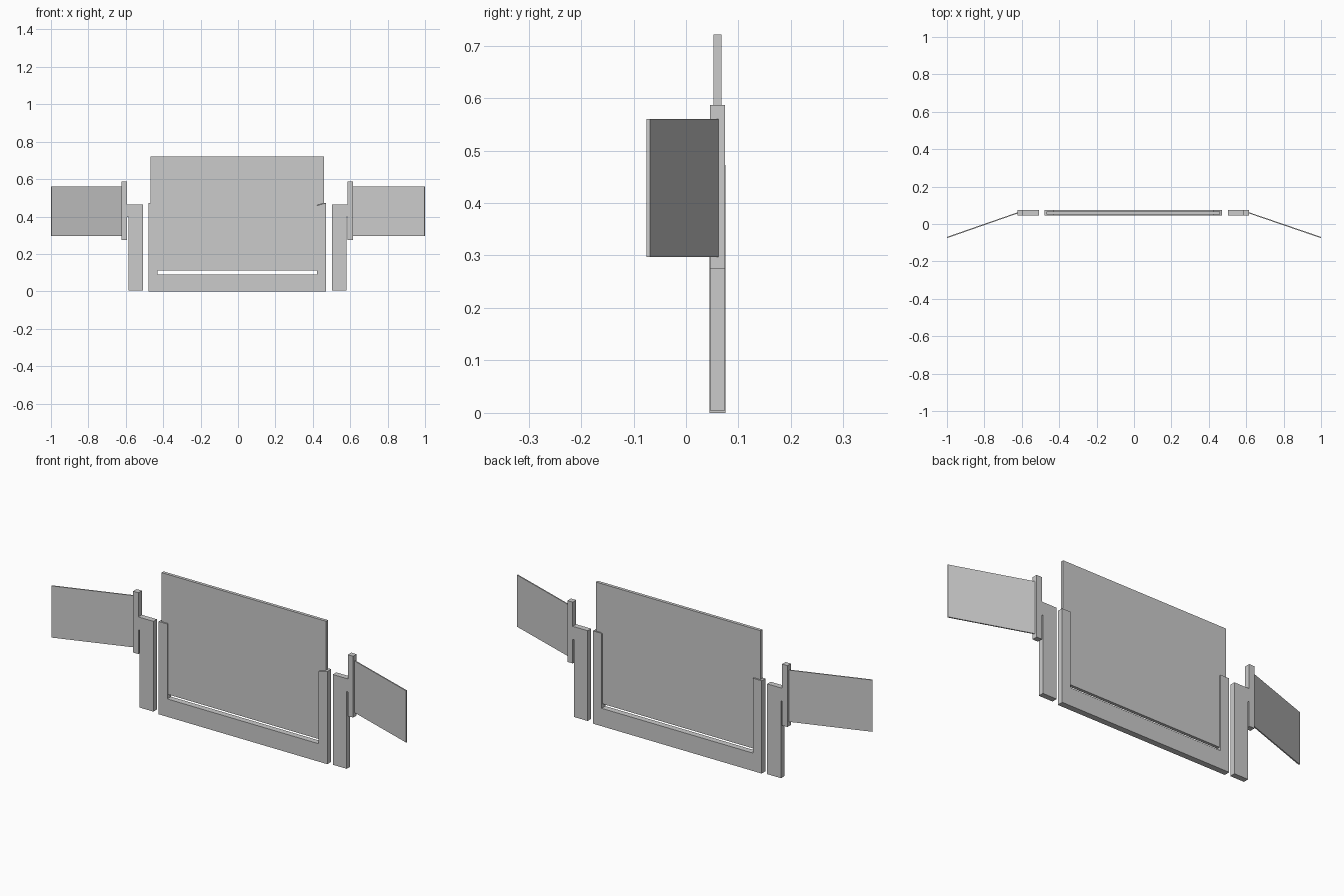
import bpy, bmesh

if "Cube" in bpy.data.objects:
    bpy.data.objects.remove(bpy.data.objects["Cube"])

CX = -0.0035  # the stand is very slightly off the wing-tip centre


def prism(name, pts, depth, axis):
    """Extrude a closed outline along y (outline in xz) or z (outline in xy)."""
    a, b = depth
    place = (lambda u, v, d: (u, d, v)) if axis == 'y' else (lambda u, v, d: (u, v, d))
    bm = bmesh.new()
    face = bm.faces.new([bm.verts.new(place(u, v, a)) for u, v in pts])
    ext = bmesh.ops.extrude_face_region(bm, geom=[face])
    shift = place(0, 0, b - a)
    bmesh.ops.translate(bm, vec=shift,
                        verts=[g for g in ext['geom'] if isinstance(g, bmesh.types.BMVert)])
    bmesh.ops.recalc_face_normals(bm, faces=bm.faces)
    me = bpy.data.meshes.new(name)
    bm.to_mesh(me)
    bm.free()
    ob = bpy.data.objects.new(name, me)
    bpy.context.collection.objects.link(ob)
    return ob


def rect(u0, u1, v0, v1):
    return [(u0, v0), (u1, v0), (u1, v1), (u0, v1)]


# U-shaped frame
o, i = 0.4745, 0.426
frame = prism("frame", [(CX + x, z) for x, z in (
    (-o, 0), (o, 0), (o, 0.472), (i, 0.472), (i, 0.091),
    (-i, 0.091), (-i, 0.472), (-o, 0.472))], (0.045, 0.075), 'y')
# small chipped corner on the front of the right arm
for v in frame.data.vertices:
    if v.co.y < 0.05 and v.co.z > 0.4 and 0.4 < v.co.x < 0.45:
        v.co.z = 0.458

# flat panel held in the frame, leaving a slot under it
prism("panel", rect(CX - 0.463, CX + 0.463, 0.111, 0.721), (0.052, 0.068), 'y')

# side brackets and angled wings
for side, s in (("left", -1), ("right", 1)):
    # post with a short arm reaching out to the upright bar
    post = [(0.505, 0.005), (0.583, 0.005), (0.583, 0.398), (0.589, 0.398),
            (0.589, 0.275), (0.619, 0.275), (0.619, 0.587), (0.589, 0.587),
            (0.589, 0.464), (0.505, 0.464)]
    prism(side + "_bracket", [(CX + s * x, z) for x, z in post], (0.046, 0.074), 'y')
    # thin wing angled towards the front
    inner = s * 0.617 + CX
    prism(side + "_wing", [(inner, 0.063), (inner, 0.057),
                           (s * 0.998, -0.075), (s * 1.0, -0.069)], (0.297, 0.56), 'z')
